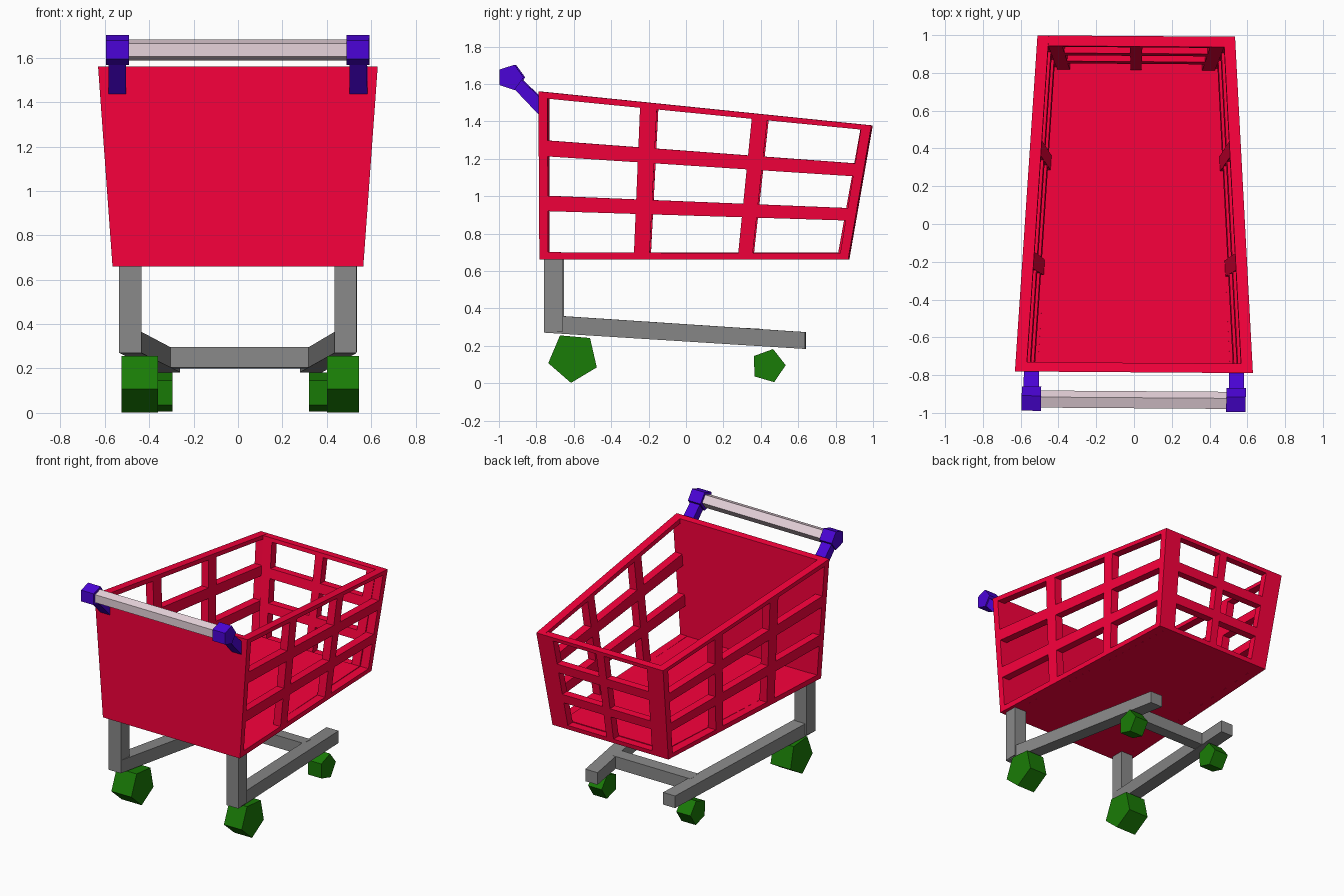
import bpy, bmesh
from math import sin, cos, radians
from mathutils import Vector

if "Cube" in bpy.data.objects:
    bpy.data.objects.remove(bpy.data.objects["Cube"])


def material(name, rgb):
    m = bpy.data.materials.new(name)
    m.diffuse_color = (*rgb, 1)
    m.use_nodes = True
    m.node_tree.nodes["Principled BSDF"].inputs["Base Color"].default_value = m.diffuse_color
    return m


RED = material("red", (0.95, 0.0, 0.045))
PURPLE = material("purple", (0.07, 0.001, 0.68))
GREEN = material("green", (0.010, 0.20, 0.002))
PINK = material("pale_pink", (0.80, 0.65, 0.71))
GREY = material("grey", (0.25, 0.25, 0.25))


def finish(bm, name, mat, mirror=False):
    loose = [v for v in bm.verts if not v.link_faces]
    bmesh.ops.delete(bm, geom=loose, context='VERTS')
    bmesh.ops.recalc_face_normals(bm, faces=bm.faces)
    me = bpy.data.meshes.new(name)
    bm.to_mesh(me)
    bm.free()
    ob = bpy.data.objects.new(name, me)
    bpy.context.collection.objects.link(ob)
    me.materials.append(mat)
    if mirror:
        ob.modifiers.new("mirror", 'MIRROR').use_mirror_merge = False
    if mat is not GREEN:  # cart body sits very slightly turned
        ob.rotation_euler.z = radians(-0.4)
        ob.location.x = .005
    return ob


def panel(name, outer, inner, mat, us=(0, 1), vs=(0, 1), hole_u=(), hole_v=(), mirror=False):
    """Slab between two quads (corners in loop order), with a lattice of openings."""
    bm = bmesh.new()

    def grid(q):
        a, b, c, d = map(Vector, q)
        return [[bm.verts.new(a.lerp(b, u).lerp(d.lerp(c, u), v)) for v in vs] for u in us]

    g, h = grid(outer), grid(inner)
    solid = {(i, j) for i in range(len(us) - 1) for j in range(len(vs) - 1)
             if not (i in hole_u and j in hole_v)}
    for i, j in solid:
        ring = [(i, j), (i + 1, j), (i + 1, j + 1), (i, j + 1)]
        for s in (g, h):
            bm.faces.new([s[a][b] for a, b in ring])
        nbrs = [(i, j - 1), (i + 1, j), (i, j + 1), (i - 1, j)]
        for k, n in enumerate(nbrs):
            if n not in solid:
                (a, b), (c, d) = ring[k], ring[(k + 1) % 4]
                bm.faces.new([g[a][b], g[c][d], h[c][d], h[a][b]])
    return finish(bm, name, mat, mirror)


def extrude_x(name, profile, x0, x1, mat, mirror=False):
    """Prism along x from a (y, z) profile."""
    bm = bmesh.new()
    a, b = [[bm.verts.new((x, y, z)) for y, z in profile] for x in (x0, x1)]
    bm.faces.new(a)
    bm.faces.new(b)
    n = len(profile)
    for i in range(n):
        k = (i + 1) % n
        bm.faces.new([a[i], a[k], b[k], b[i]])
    return finish(bm, name, mat, mirror)


def pentagon(y, z, r, start):
    return [(y + r * cos(radians(start + 72 * i)), z + r * sin(radians(start + 72 * i)))
            for i in range(5)]


ROWS = (0, .045, .29, .382, .617, .712, .962, 1)

# Basket lattice sides
panel("basket_sides",
      [(.562, -.735, .66), (.478, .87, .66), (.523, .995, 1.378), (.627, -.735, 1.555)],
      [(.505, -.735, .66), (.412, .87, .66), (.463, .995, 1.378), (.567, -.735, 1.555)],
      RED, (0, .286, .338, .632, .68, .97, 1), ROWS, (0, 2, 4), (1, 3, 5), mirror=True)

# Basket lattice end
panel("basket_end",
      [(-.412, .87, .66), (.412, .87, .66), (.463, .995, 1.378), (-.463, .995, 1.378)],
      [(-.415, .81, .66), (.415, .81, .66), (.466, .94, 1.382), (-.466, .94, 1.382)],
      RED, (0, .08, .465, .535, .92, 1), ROWS, (1, 3), (1, 3, 5))

# Solid plate on the handle side
panel("basket_back_plate",
      [(-.565, -.78, .66), (.565, -.78, .66), (.63, -.785, 1.56), (-.63, -.785, 1.56)],
      [(-.562, -.735, .66), (.562, -.735, .66), (.627, -.735, 1.555), (-.627, -.735, 1.555)], RED)

# Basket floor
panel("basket_floor",
      [(-.505, -.735, .66), (.505, -.735, .66), (.415, .81, .66), (-.415, .81, .66)],
      [(-.508, -.735, .698), (.508, -.735, .698), (.418, .816, .698), (-.418, .816, .698)], RED)

# Frame posts, runners and crossbar
extrude_x("frame_posts", [(-.755, .275), (-.655, .275), (-.655, .66), (-.755, .66)],
          .435, .535, GREY, mirror=True)
panel("frame_runners",
      [(.435, -.755, .270), (.535, -.755, .270), (.535, -.755, .365), (.435, -.755, .365)],
      [(.27, .64, .183), (.37, .64, .183), (.37, .64, .273), (.27, .64, .273)],
      GREY, mirror=True)
extrude_x("frame_crossbar", [(.30, .205), (.39, .20), (.39, .291), (.30, .296)], -.32, .32, GREY)

# Wheels
for name, prof, spans in (
        ("rear_wheel", pentagon(-.603, .138, .137, 49), ((-.524, -.36), (.40, .546))),
        ("front_wheel", pentagon(.44, .093, .093, 2), ((-.41, -.294), (.319, .43)))):
    for side, (x0, x1) in zip(("left", "right"), spans):
        extrude_x(f"{name}_{side}", prof, x0, x1, GREEN)

# Handle arms, end caps and grip
extrude_x("handle_arms", [(-.785, 1.437), (-.785, 1.535), (-.89, 1.635), (-.93, 1.59)],
          .503, .583, PURPLE, mirror=True)
extrude_x("handle_caps", pentagon(-.935, 1.635, .071, 0), .49, .593, PURPLE, mirror=True)
extrude_x("handle_grip", pentagon(-.935, 1.635, .05, 0), -.50, .50, PINK)
